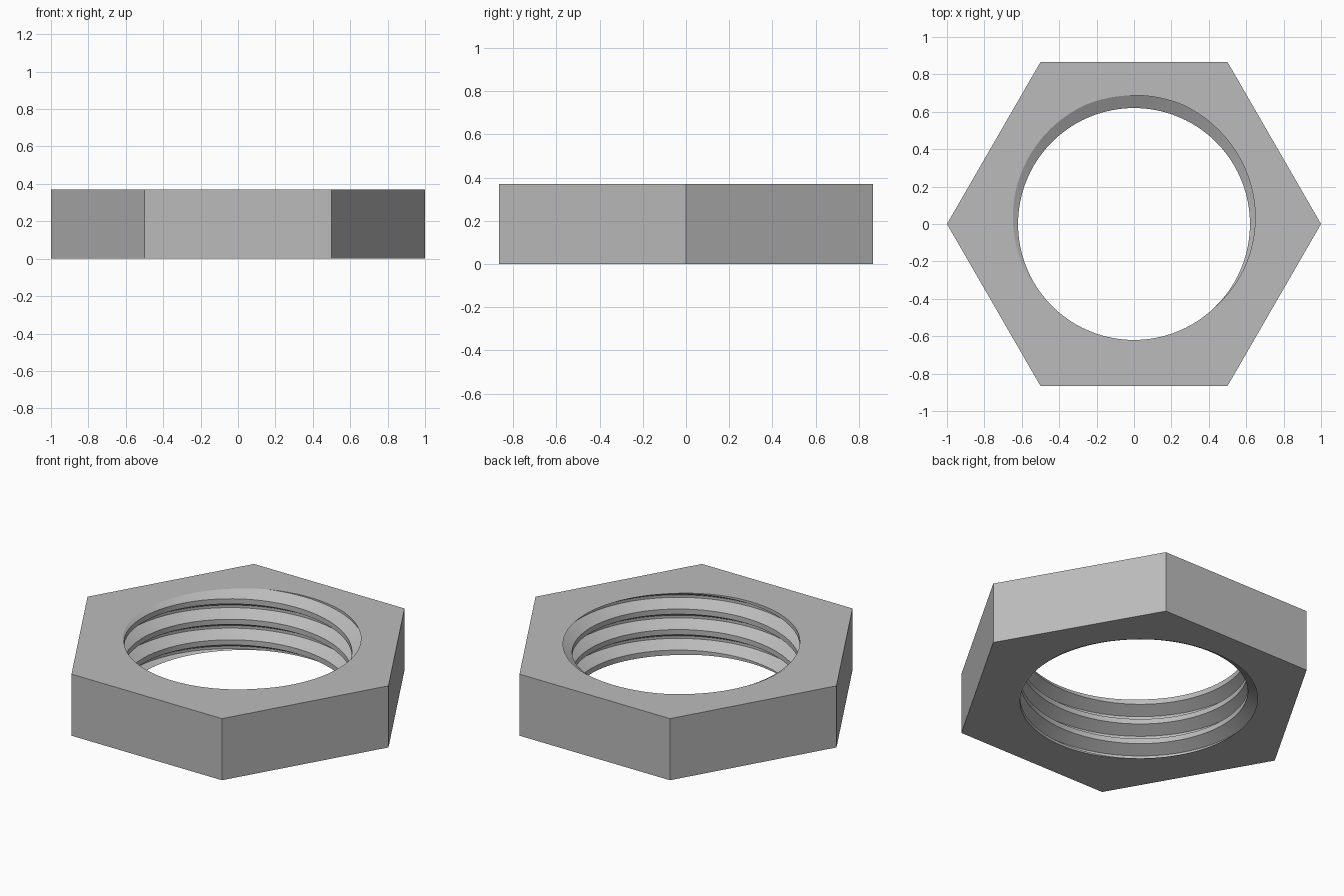
import bpy, bmesh, math

if "Cube" in bpy.data.objects:
    bpy.data.objects.remove(bpy.data.objects["Cube"])

H = 0.37              # nut height
TURNS = 3             # thread turns within the height
P = H / TURNS         # thread pitch
R_CREST, R_ROOT = 0.62, 0.688
N = 96                # columns per turn

# Thread profile over one pitch, measured from the groove centre: (radius, height)
PROFILE = [(R_ROOT, -P / 16), (R_ROOT, P / 16),
           (R_CREST, 3 * P / 8), (R_CREST, 5 * P / 8)]

bm = bmesh.new()

# Helical thread surface, longer than the nut at both ends
cols = []
for i in range(-2 * N, (TURNS + 2) * N + 1):
    a = 2 * math.pi * i / N
    # groove centre meets both end faces at the back (+y)
    ang = a + math.pi / 2
    cols.append([bm.verts.new((r * math.cos(ang), r * math.sin(ang), z + P * i / N))
                 for r, z in PROFILE])
for i in range(len(cols) - 1):
    c, d = cols[i], cols[i + 1]
    for j in range(3):
        bm.faces.new((c[j], d[j], d[j + 1], c[j + 1]))
    if i + 1 + N < len(cols):
        e, f = cols[i + N], cols[i + N + 1]
        bm.faces.new((c[3], d[3], f[0], e[0]))

# Trim the thread flush with the two end faces
for z, n in ((0, -1), (H, 1)):
    bmesh.ops.bisect_plane(bm, geom=bm.verts[:] + bm.edges[:] + bm.faces[:], dist=1e-6,
                           plane_co=(0, 0, z), plane_no=(0, 0, n), clear_outer=True)
bmesh.ops.remove_doubles(bm, verts=bm.verts[:], dist=1e-5)
rims = [[e for e in bm.edges if e.is_boundary and all(abs(v.co.z - z) < 1e-4 for v in e.verts)]
        for z in (0, H)]

# Hexagonal outer walls
hexes = [[bm.verts.new((math.cos(k * math.pi / 3), math.sin(k * math.pi / 3), z))
          for k in range(6)] for z in (0, H)]
low, high = hexes
for k in range(6):
    m = (k + 1) % 6
    bm.faces.new((low[k], low[m], high[m], high[k]))

# End faces between the hexagon and the threaded hole
for ring, rim in zip(hexes, rims):
    outer = [bm.edges.get((ring[k], ring[(k + 1) % 6])) for k in range(6)]
    bmesh.ops.triangle_fill(bm, use_beauty=True, use_dissolve=False, edges=rim + outer)
bmesh.ops.recalc_face_normals(bm, faces=bm.faces[:])

mesh = bpy.data.meshes.new("threaded_hex_nut")
bm.to_mesh(mesh)
bm.free()
nut = bpy.data.objects.new("threaded_hex_nut", mesh)
bpy.context.collection.objects.link(nut)

# Plain grey metal
mat = bpy.data.materials.new("grey_metal")
mat.diffuse_color = (0.5, 0.5, 0.5, 1)
mat.use_nodes = True
mat.node_tree.nodes["Principled BSDF"].inputs["Base Color"].default_value = mat.diffuse_color
mesh.materials.append(mat)

bpy.context.view_layer.objects.active = nut
nut.select_set(True)
bpy.ops.object.shade_smooth_by_angle(angle=math.radians(25))
